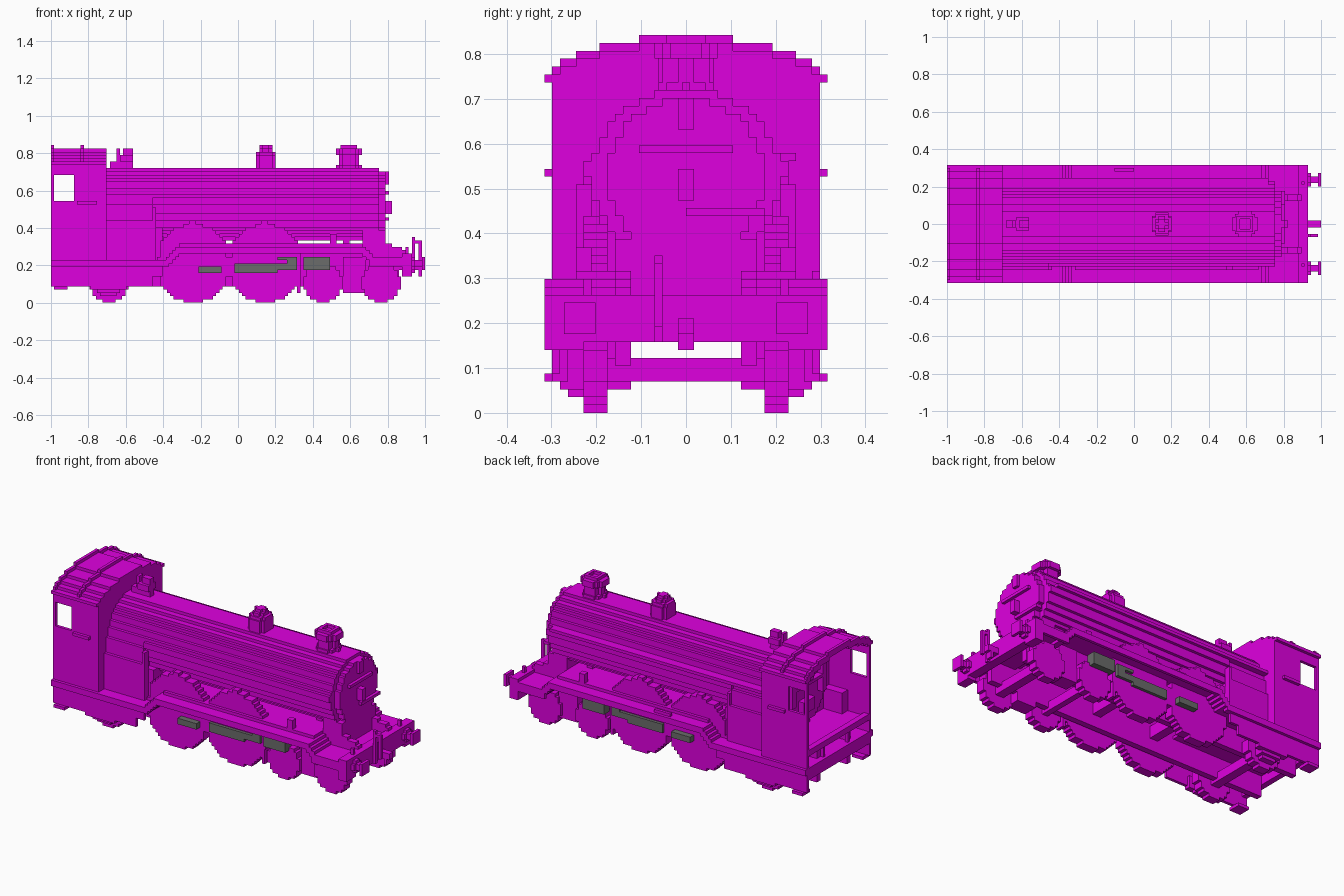
import bpy, bmesh, math

if "Cube" in bpy.data.objects:
    bpy.data.objects.remove(bpy.data.objects["Cube"], do_unlink=True)

V = 2 / 114  # block size of the stepped style


def material(name, rgb):
    m = bpy.data.materials.new(name)
    m.use_nodes = True
    m.diffuse_color = (*rgb, 1)
    m.node_tree.nodes["Principled BSDF"].inputs["Base Color"].default_value = (*rgb, 1)
    return m


MAGENTA = material("magenta", (0.74, 0.0, 0.74))
GREY = material("grey", (0.145, 0.15, 0.145))


def snap(a, b):
    i, j = round(a / V), round(b / V)
    return i * V, max(j, i + 1) * V


def finish(name, bm, mat):
    bmesh.ops.recalc_face_normals(bm, faces=bm.faces)
    me = bpy.data.meshes.new(name)
    bm.to_mesh(me)
    bm.free()
    me.materials.append(mat)
    ob = bpy.data.objects.new(name, me)
    bpy.context.collection.objects.link(ob)


def add_prism(bm, pts, axis, a, b):
    """Extrude an outline along an axis from a to b."""
    def place(p, d):
        return {"x": (d, p[0], p[1]), "y": (p[0], d, p[1]), "z": (p[0], p[1], d)}[axis]
    lo = [bm.verts.new(place(p, a)) for p in pts]
    hi = [bm.verts.new(place(p, b)) for p in pts]
    bm.faces.new(lo)
    bm.faces.new(hi)
    for i in range(len(pts)):
        k = (i + 1) % len(pts)
        bm.faces.new((lo[i], lo[k], hi[k], hi[i]))


def boxes(name, items, mirror=False, mat=MAGENTA):
    """One object from (x0, x1, y0, y1, z0, z1) boxes, optionally on both sides."""
    bm = bmesh.new()
    for x0, x1, y0, y1, z0, z1 in items:
        x, y, z = snap(x0, x1), snap(y0, y1), snap(z0, z1)
        for s in ((1, -1) if mirror else (1,)):
            add_prism(bm, [(x[0], s * y[0]), (x[1], s * y[0]), (x[1], s * y[1]), (x[0], s * y[1])],
                      "z", *z)
    finish(name, bm, mat)


def outline(rows, c):
    """Stair-stepped outline from (half_width, low, high) rows."""
    right = [p for w, a, b in rows for p in ((c + w, a), (c + w, b))]
    return right + [(2 * c - u, t) for u, t in reversed(right)]


def round_rows(cv, rv, rw, floor=-9):
    n = max(2, round(2 * rv / V))
    rows = []
    for i in range(n):
        t = (i + 0.5) / n * 2 - 1
        w = max(1, round(rw * math.sqrt(1 - t * t) / V)) * V
        lo = cv - n * V / 2 + i * V
        if lo >= floor:
            rows.append((w, lo, lo + V))
    return rows


def disc(name, axis, c, r, spans, rw=None, floor=-9):
    bm = bmesh.new()
    for a, b in spans:
        add_prism(bm, outline(round_rows(c[1], r, rw or r, floor), c[0]), axis, *snap(a, b))
    finish(name, bm, MAGENTA)


def turret(name, x, layers):
    """Round stack of (radius, low, high) layers standing on the boiler."""
    bm = bmesh.new()
    for r, a, b in layers:
        add_prism(bm, outline(round_rows(0, r, r), x), "z", *snap(a, b))
    finish(name, bm, MAGENTA)


# Boiler, smokebox and door
disc("boiler", "x", (0, 30 * V), 0.19, [(-0.71, 0.76)], rw=0.212)
disc("smokebox_front", "x", (0, 30 * V), 0.175, [(0.755, 0.787)])
boxes("boiler_side_ridge", [(-0.45, 0.75, 0.19, 0.228, 0.53, 0.56)], True)
boxes("ejector_pipe", [(-0.7, 0.72, 0.21, 0.245, 0.56, 0.58)])
boxes("smokebox_door_fittings", [
    (0.78, 0.805, -0.105, 0.105, 0.58, 0.6), (0.78, 0.805, 0, 0.175, 0.44, 0.46),
    (0.78, 0.82, -0.018, 0.018, 0.475, 0.545), (0.78, 0.805, -0.018, 0.018, 0.63, 0.7)])
boxes("smokebox_saddle", [(0.67, 0.79, -0.15, 0.15, 0.25, 0.38), (0.57, 0.6, -0.07, 0.07, 0.3, 0.36)])

# Firebox, widening toward the bottom
boxes("firebox", [(-0.71, -0.45, -0.245, 0.245, 0.22, 0.44), (-0.71, -0.45, -0.228, 0.228, 0.44, 0.53),
                  (-0.45, -0.41, -0.21, 0.21, 0.22, 0.4)])
boxes("firebox_pipe", [(-0.46, -0.43, 0.21, 0.25, 0.22, 0.51)], True)

# Chimney, dome and safety valve
turret("chimney", 0.593, [(0.062, 0.7, 0.74), (0.05, 0.74, 0.81), (0.068, 0.79, 0.825)])
bm = bmesh.new()
for a in range(4):  # open chimney rim
    cx, sy = round(math.cos(a * math.pi / 2)), round(math.sin(a * math.pi / 2))
    ux, uy = 0.593 + cx * 2 * V, sy * 2 * V
    hx, hy = (V / 2, 2.5 * V) if cx else (2.5 * V, V / 2)
    add_prism(bm, [(ux - hx, uy - hy), (ux + hx, uy - hy), (ux + hx, uy + hy), (ux - hx, uy + hy)],
              "z", 47 * V, 48 * V)
finish("chimney_rim", bm, MAGENTA)
turret("dome", 0.149, [(0.06, 0.7, 0.79), (0.053, 0.79, 0.807), (0.043, 0.807, 0.825), (0.03, 0.825, 0.843)])
boxes("safety_valve", [(-0.68, -0.565, -0.018, 0.018, 0.71, 0.75), (-0.64, -0.565, -0.035, 0.035, 0.75, 0.79),
                       (-0.65, -0.63, -0.018, 0.018, 0.75, 0.82), (-0.61, -0.565, -0.018, 0.018, 0.79, 0.825)])

# Cab walls with a window on each side
boxes("cab_side", [(-1, -0.71, 0.28, 0.298, 0.09, 0.545), (-1, -0.71, 0.28, 0.298, 0.69, 0.755),
                   (-1, -0.985, 0.28, 0.298, 0.545, 0.69), (-0.875, -0.71, 0.28, 0.298, 0.545, 0.69)], True)
boxes("cab_handrail", [(-0.86, -0.75, 0.298, 0.315, 0.53, 0.545)], True)
ROOF = [(0.315, 0.755), (0.298, 0.757), (0.28, 0.775), (0.245, 0.793), (0.193, 0.81), (0.105, 0.828)]
bm = bmesh.new()
rows = [(0.298, 0.22, 0.755)] + [(w, z - V, z) for w, z in ROOF[2:]]
add_prism(bm, outline([(round(w / V) * V, *snap(a, b)) for w, a, b in rows], 0), "x", *snap(-0.735, -0.71))
finish("cab_front", bm, MAGENTA)


def roof_shell(x0, x1, tiers, lift):
    inner = [w - 0.02 for w, z in tiers[1:]] + [0]
    return [(x0, x1, i, w, z + lift - V, z + lift) for (w, z), i in zip(tiers, inner)]


boxes("cab_roof", roof_shell(-1, -0.71, ROOF, 0), True)
boxes("roof_rib", roof_shell(-1, -0.985, ROOF[1:], V) + roof_shell(-0.85, -0.833, ROOF[1:], V), True)

# Cab floor, rear beam and backhead
boxes("cab_floor", [(-0.985, -0.71, -0.28, 0.28, 0.3, 0.32)])
boxes("rear_beam", [(-1, -0.965, -0.298, 0.298, 0.16, 0.21), (-1, -0.965, -0.298, 0.298, 0.29, 0.325)])
boxes("rear_post", [(-0.99, -0.965, 0.1, 0.13, 0.2, 0.3)], True)
disc("backhead", "x", (0, 28 * V), 0.175, [(-0.77, -0.73)], rw=0.193)
boxes("backhead_controls", [(-0.81, -0.76, -0.05, 0.05, 0.4, 0.47), (-0.8, -0.76, -0.12, 0.12, 0.56, 0.58),
                            (-0.82, -0.76, -0.018, 0.018, 0.6, 0.64)])
boxes("backhead_gauge", [(-0.8, -0.73, 0.13, 0.165, 0.48, 0.65), (-0.86, -0.73, 0.22, 0.28, 0.32, 0.43)], True)

# Running plate: low at the cab, stepped up over the drivers, low again in front
boxes("running_plate", [(-0.33, 0.66, -0.315, 0.315, 0.28, 0.298), (-0.31, 0.66, -0.245, 0.245, 0.298, 0.316),
                        (-1, -0.37, -0.298, 0.298, 0.21, 0.228), (0.7, 0.91, -0.315, 0.315, 0.23, 0.25)])
steps = [(-0.39 + i * V, -0.355 + i * V, 0.16, 0.315, 0.21 + i * V, 0.245 + i * V) for i in range(4)]
steps += [(0.65 + i * V, 0.69 + i * V, 0.16, 0.315, 0.265 - i * V, 0.298 - i * V) for i in range(4)]
boxes("plate_step", steps, True)
boxes("valance", [(-1, -0.37, 0.28, 0.315, 0.2, 0.228), (-0.33, 0.66, 0.298, 0.315, 0.26, 0.298),
                  (0.7, 0.92, 0.298, 0.315, 0.2, 0.25)], True)
boxes("rear_skirt", [(-0.71, -0.45, 0.28, 0.298, 0.09, 0.21), (-0.45, -0.41, 0.28, 0.298, 0.14, 0.21)], True)
boxes("plate_box", [(-0.11, 0, 0.28, 0.298, 0.298, 0.315)])
boxes("plate_fittings", [(0.5, 0.52, 0.21, 0.25, 0.3, 0.36), (-0.26, -0.22, 0.19, 0.228, 0.4, 0.43),
                         (0.12, 0.16, 0.19, 0.228, 0.4, 0.43)], True)

# Main frames, sloping down in front of the smokebox
boxes("main_frame", [(-0.97, 0.66, 0.123, 0.16, 0.09, 0.3), (0.56, 0.68, 0.123, 0.21, 0.055, 0.25),
                     (0.66, 0.86, 0.123, 0.16, 0.1, 0.25), (0.86, 0.91, 0.123, 0.16, 0.17, 0.25),
                     (0.74, 0.79, 0.123, 0.16, 0.25, 0.335), (0.79, 0.83, 0.123, 0.16, 0.25, 0.316),
                     (0.83, 0.87, 0.123, 0.16, 0.25, 0.298), (0.87, 0.9, 0.123, 0.16, 0.25, 0.28)], True)

# Wheels, axles and splashers
SIDES = [(0.175, 0.228), (-0.228, -0.175)]
SMALL = {"trailing": -0.69, "leading_rear": 0.455, "leading_front": 0.765}
DRIVERS = {"driving_rear": -0.24, "driving_front": 0.145}
for label, x in SMALL.items():
    disc(label + "_wheels", "y", (x, 6 * V), 0.105, SIDES)
    boxes(label + "_axle", [(x - 0.025, x + 0.025, -0.18, 0.18, 0.075, 0.12)])
for label, x in DRIVERS.items():
    disc(label + "_wheels", "y", (x, 11 * V), 0.193, SIDES)
    boxes(label + "_axle", [(x - 0.025, x + 0.025, -0.18, 0.18, 0.165, 0.22)])
    disc(label + "_splashers", "y", (x, 13 * V), 0.193, SIDES, floor=0.29)
boxes("trailing_axlebox", [(-0.75, -0.63, 0.228, 0.28, 0.055, 0.14), (-0.79, -0.59, 0.262, 0.298, 0.07, 0.14),
                           (-0.73, -0.65, 0.228, 0.262, 0.036, 0.06)], True)
boxes("brake_hanger", [(0.32, 0.34, 0.175, 0.228, 0.055, 0.28)], True)
boxes("cab_step", [(-0.985, -0.91, 0.245, 0.315, 0.07, 0.09)], True)

# Grey motion rods and cylinders
boxes("motion_rods", [(-0.02, 0.21, 0.21, 0.245, 0.16, 0.18), (-0.02, 0.32, 0.21, 0.245, 0.18, 0.213),
                      (0.26, 0.32, 0.21, 0.245, 0.213, 0.24), (0.21, 0.26, 0.21, 0.245, 0.225, 0.24),
                      (-0.21, -0.09, 0.228, 0.262, 0.16, 0.2)], True, GREY)
boxes("cylinder", [(0.35, 0.49, 0.21, 0.262, 0.18, 0.245)], True, GREY)

# Buffer beam, buffers, coupling and pipe
boxes("buffer_beam", [(0.88, 0.93, -0.315, 0.315, 0.158, 0.265)])
boxes("buffer_beam_end", [(0.88, 0.93, 0.228, 0.315, 0.14, 0.16)], True)
for side, sy in (("left", 1), ("right", -1)):
    c = (sy * 13.5 * V, 12 * V)
    disc(side + "_buffer_head", "x", c, 0.036, [(0.98, 1)], rw=0.044)
    disc(side + "_buffer_stem", "x", c, 0.02, [(0.92, 0.985)], rw=0.026)
    disc(side + "_buffer_base", "x", c, 0.036, [(0.92, 0.945)])
boxes("coupling_hook", [(0.92, 1, -0.018, 0.018, 0.175, 0.21), (0.965, 0.985, -0.018, 0.018, 0.14, 0.18)])
boxes("brake_pipe", [(0.93, 0.95, -0.07, -0.053, 0.16, 0.355), (0.95, 0.985, -0.07, -0.053, 0.31, 0.33),
                     (0.965, 0.985, -0.07, -0.053, 0.2, 0.32)])
boxes("lamp_iron", [(0.89, 0.91, 0.21, 0.228, 0.25, 0.3)], True)
